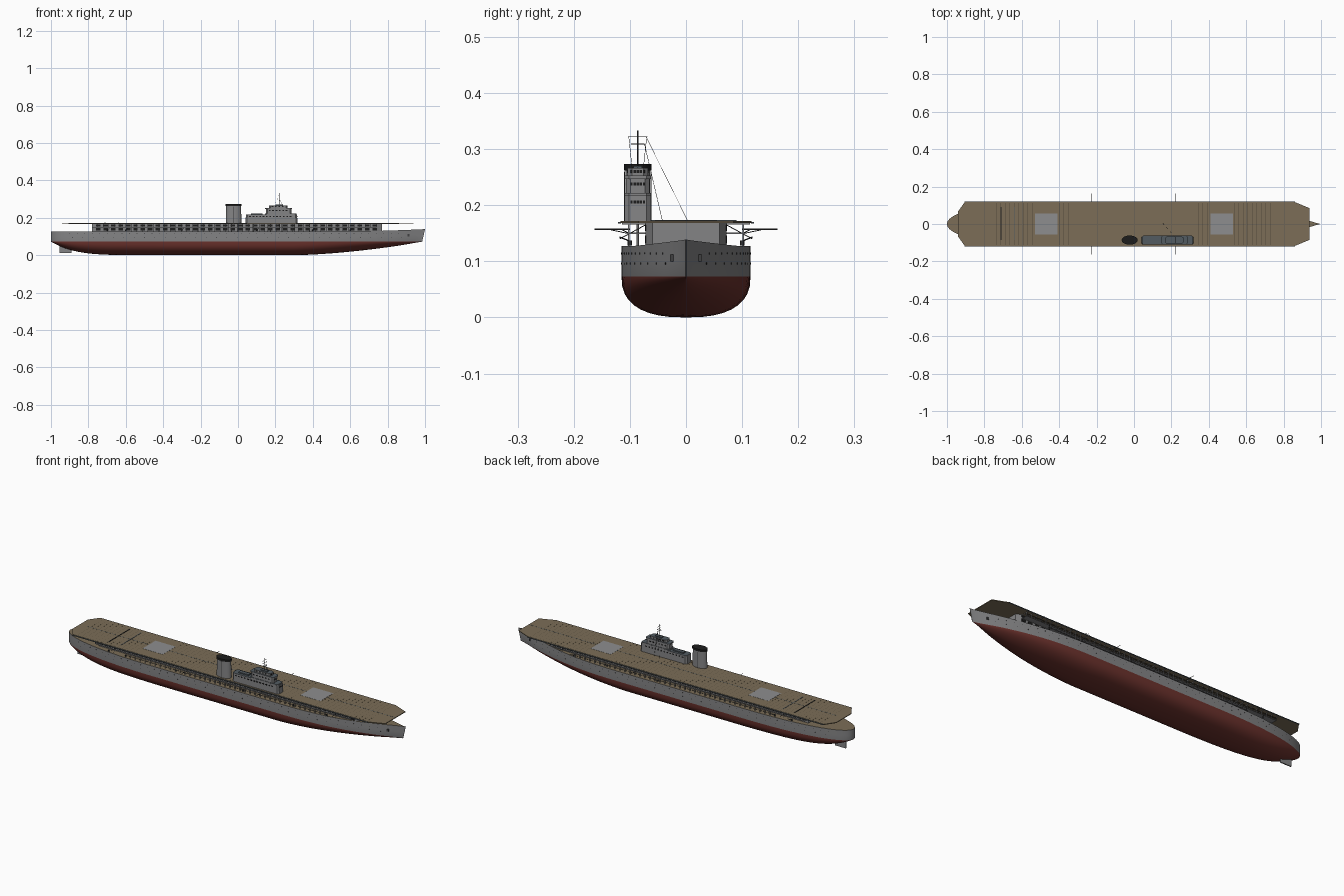
import bpy, bmesh, math
from mathutils import Vector, Matrix

if "Cube" in bpy.data.objects:
    bpy.data.objects.remove(bpy.data.objects["Cube"])


def mat(name, r, g, b):
    m = bpy.data.materials.new(name)
    m.diffuse_color = (r, g, b, 1)
    m.use_nodes = True
    m.node_tree.nodes["Principled BSDF"].inputs["Base Color"].default_value = m.diffuse_color
    return m


GREY = mat("hull grey", .23, .23, .235)
RED = mat("bottom red", .15, .032, .026)
WOOD = mat("deck wood", .20, .155, .095)
PLANK = mat("seam brown", .09, .07, .045)
STEEL = mat("blue steel", .085, .105, .12)
LIFT = mat("lift grey", .27, .27, .275)
DARK = mat("dark grey", .05, .05, .052)
BLACK = mat("black", .012, .012, .012)


def finish(name, bm, *mats):
    me = bpy.data.meshes.new(name)
    bm.normal_update()
    bm.to_mesh(me)
    bm.free()
    for m in mats:
        me.materials.append(m)
    ob = bpy.data.objects.new(name, me)
    bpy.context.collection.objects.link(ob)
    return ob


def smooth(ob, deg=35):
    bpy.ops.object.select_all(action='DESELECT')
    ob.select_set(True)
    bpy.context.view_layer.objects.active = ob
    bpy.ops.object.shade_smooth_by_angle(angle=math.radians(deg))


def boxes(name, m, items):
    """items: (x0, x1, y0, y1, z0, z1)"""
    bm = bmesh.new()
    for x0, x1, y0, y1, z0, z1 in items:
        M = Matrix.Translation(((x0 + x1) / 2, (y0 + y1) / 2, (z0 + z1) / 2))
        bmesh.ops.create_cube(bm, size=1, matrix=M @ Matrix.Diagonal((x1 - x0, y1 - y0, z1 - z0, 1)))
    return finish(name, bm, m)


def rods(name, m, items, sides=6):
    """items: (start, end, radius)"""
    bm = bmesh.new()
    for a, b, r in items:
        a, b = Vector(a), Vector(b)
        M = Matrix.Translation((a + b) / 2) @ (b - a).to_track_quat('Z', 'Y').to_matrix().to_4x4()
        bmesh.ops.create_cone(bm, segments=sides, radius1=r, radius2=r, depth=(b - a).length,
                              cap_ends=True, matrix=M)
    return finish(name, bm, m)


def prism(name, outline, z0, z1, *mats, taper=1.0):
    """extruded outline; the last material goes on the upward faces"""
    bm = bmesh.new()
    cx = sum(p[0] for p in outline) / len(outline)
    cy = sum(p[1] for p in outline) / len(outline)
    lo = [bm.verts.new((x, y, z0)) for x, y in outline]
    hi = [bm.verts.new((cx + (x - cx) * taper, cy + (y - cy) * taper, z1)) for x, y in outline]
    n = len(outline)
    bm.faces.new(lo[::-1])
    bm.faces.new(hi).material_index = len(mats) - 1
    for i in range(n):
        bm.faces.new((lo[i], lo[(i + 1) % n], hi[(i + 1) % n], hi[i]))
    bmesh.ops.recalc_face_normals(bm, faces=bm.faces)
    return finish(name, bm, *mats)


def clamp(v):
    return max(0.0, min(1.0, v))


# --- hull: lofted stations
WL = .073


def bow(x):
    return clamp((x - .3) / .7)


def stern(x):
    return clamp((-.4 - x) / .6)


def beam(x):
    return max(.0006, .115 * math.sqrt(1 - stern(x) ** 2.5) * (1 - bow(x) ** 2.6) ** 1.25)


def sheer(x):
    return .127 + .012 * clamp((x - .6) / .4) ** 1.5


def section(x):
    b, zt = beam(x), sheer(x)
    keel = .0725 * (bow(x) ** 1.6 + stern(x) ** 5)
    n = 2.5 - 1.1 * bow(x) - .4 * stern(x)
    pts = [(b, zt), (b, (zt + WL) / 2), (b, WL)]
    for i in range(1, 10):
        a = i / 9 * math.pi / 2
        pts.append((b * math.cos(a) ** (2 / n) if i < 9 else 0, WL - (WL - keel) * math.sin(a) ** (2 / n)))
    pts += [(-y, z) for y, z in pts[-2::-1]]
    rake = .015 * clamp((x - .85) / .15)
    return [(x - rake * (zt - z) / (zt - WL), y, z) for y, z in pts]


bm = bmesh.new()
xs = [-math.cos(math.pi * i / 72) for i in range(73)]
rings = [[bm.verts.new(p) for p in section(x)] for x in xs]
for r, s in zip(rings, rings[1:]):
    k = len(r)
    for j in range(k):
        f = bm.faces.new((r[j], s[j], s[(j + 1) % k], r[(j + 1) % k]))
        f.material_index = 2 if j == k - 1 else (0 if j < 2 or j > k - 4 else 1)
for r in (rings[0], rings[-1]):
    bm.faces.new(r)
bmesh.ops.remove_doubles(bm, verts=bm.verts, dist=1e-5)
bmesh.ops.recalc_face_normals(bm, faces=bm.faces)
smooth(finish("hull", bm, GREY, RED, WOOD))

# rudder, portholes, anchors
prism("rudder", [(-.955, -.003), (-.89, -.003), (-.89, .003), (-.955, .003)], .011, .06, GREY)
ports = []
for s in (-1, 1):
    for z, step, off in ((.114, .04, 0), (.096, .055, .015)):
        x = -.9 + off
        while x < .9:
            y = s * beam(x)
            ports.append(((x, y - s * .002, z), (x, y + s * .0006, z), .0017))
            x += step
rods("portholes", BLACK, ports, 8)
boxes("anchors", DARK, [(.905, .917, s * beam(.911) - .003, s * beam(.911) + .003, .1, .112) for s in (-1, 1)])

# --- hangar under the flight deck
prism("hangar", [(-.78, -.072), (.74, -.072), (.77, -.06), (.77, .06), (.74, .072), (-.78, .072)],
      .125, .169, GREY)
openings, walks, posts, rails = [], [], [], []
for s in (-1, 1):
    for i in range(38):
        x = -.76 + i * .04
        for z0, z1 in ((.132, .146), (.154, .165)):
            openings.append((x, x + .024, s * .0725 - .001, s * .0725 + .001, z0, z1))
    walks.append((-.78, .74, min(s * .072, s * .104), max(s * .072, s * .104), .1485, .151))
    for i in range(52):
        x = -.78 + i * 1.52 / 51
        posts.append((x - .0015, x + .0015, s * .102 - .0015, s * .102 + .0015, .126 if abs(x) < .6 else .149, .169))
        posts.append((x - .001, x + .001, min(s * .072, s * .114), max(s * .072, s * .114), .1655, .169))
    for z in (.156, .161, .137):
        w = .78 if z > .15 else .6
        rails.append(((-w, s * .103, z), (min(w, .74), s * .103, z), .0007))
boxes("hangar_openings", BLACK, openings)
boxes("gallery_walkways", GREY, walks)
boxes("gallery_posts", GREY, posts)
rods("gallery_rails", DARK, rails, 4)

# --- flight deck
half = [(-.942, .065), (-.905, .117), (.86, .117), (.938, .085)]
prism("flight_deck", half + [(x, -y) for x, y in half[::-1]], .168, .172, WOOD)
boxes("deck_edge_walkways", STEEL, [(-.905, .86, min(s * .116, s * .121), max(s * .116, s * .121), .1675, .1705)
                                    for s in (-1, 1)])
boxes("deck_lifts", LIFT, [(x - .06, x + .06, -.055, .055, .1715, .1727) for x in (-.47, .47)])
boxes("centre_line", STEEL, [(-.9, .935, -.0012, .0012, .1715, .1724)])
boxes("barrier", BLACK, [(-.713, -.708, -.085, .09, .1715, .1735)])
boxes("arrestor_wire", STEEL, [(-.642, -.638, -.085, .09, .1715, .1732)])
boxes("deck_seams", PLANK, [(x - .0005, x + .0005, -.113, .113, .1715, .1721)
                            for x in (-.88 + i * .024 for i in range(73))
                            if abs(abs(x) - .47) > .062])

# --- side booms with struts
booms = []
for x, reach in ((-.66, .14), (-.225, .163), (.22, .163), (.66, .14)):
    for s in (-1, 1):
        booms.append(((x, s * .1, .157), (x, s * reach, .157), .0011))
        booms.append(((x, s * .1, .149), (x, s * (reach - .025), .157), .0008))
        booms.append(((x, s * .072, .165), (x, s * .118, .14), .0008))
rods("side_booms", DARK, booms)

# --- small guns on the gallery
guns = []
for x in (-.7, -.6, -.3, .1, .4, .6):
    for s in (-1, 1):
        guns.append(((x, s * .1, .128), (x, s * .1, .137), .004))
        guns.append(((x, s * .1, .136), (x + .012, s * .118, .143), .0012))
rods("guns", DARK, guns, 8)

# --- island
IY = -.086


def block(x0, x1, w, c=.008):
    return [(x0, IY - w + c), (x0 + c, IY - w), (x1 - c, IY - w), (x1, IY - w + c),
            (x1, IY + w - c), (x1 - c, IY + w), (x0 + c, IY + w), (x0, IY + w - c)]


prism("island_base", block(.04, .318, .024), .17, .217, GREY, STEEL, taper=.985)
prism("island_bridge", block(.15, .285, .021), .216, .247, GREY, STEEL)
prism("bridge_wing", block(.145, .312, .0235), .217, .222, GREY, STEEL)
prism("bridge_roof", block(.145, .288, .0235), .247, .253, GREY, STEEL)
prism("island_top", block(.165, .265, .018), .252, .266, GREY, STEEL)
wins = []
for z, x0, x1, w in ((.206, .06, .3, .0236), (.238, .165, .275, .021), (.26, .18, .255, .018)):
    n = int((x1 - x0) / .018)
    for i in range(n):
        x = x0 + i * .018
        for s in (-1, 1):
            y = IY + s * w
            wins.append((x, x + .009, y - .0012, y + .0012, z - .0028, z + .0028))
for z, x in ((.206, .3165), (.238, .285), (.26, .265)):
    for k in range(-2, 3):
        y = IY + k * .0055
        wins.append((x - .002, x + .0008, y - .002, y + .002, z - .0028, z + .0028))
boxes("island_windows", BLACK, wins)
boxes("roof_lockers", STEEL, [(.07, .13, IY - .01, IY + .01, .215, .223),
                              (.20, .24, IY - .008, IY + .008, .265, .27)])


# --- funnel
def ellipse(a, b):
    return [(-.023 + a * math.cos(t * math.pi / 16), IY + b * math.sin(t * math.pi / 16)) for t in range(32)]


smooth(prism("funnel", ellipse(.041, .0225), .17, .266, GREY, taper=.97))
smooth(prism("funnel_cap", ellipse(.043, .0245), .262, .273, BLACK))
rods("funnel_pipe", DARK, [((-.023, IY - .0235, .172), (-.023, IY - .0235, .26), .0012),
                           ((-.023, IY + .0235, .172), (-.023, IY + .0235, .26), .0012)])

# --- mast, yards and rigging
rods("mast", DARK, [((.22, IY, .266), (.22, IY, .333), .0016),
                    ((.22, IY - .017, .322), (.22, IY + .017, .322), .0008),
                    ((.22, IY - .012, .309), (.22, IY + .012, .309), .0008),
                    ((.205, IY, .3), (.235, IY, .3), .0008),
                    ((.24, IY, .266), (.22, IY, .3), .0008)])
rods("rigging", DARK, [((.22, IY + .015, .322), (.155, .003, .172), .0004),
                       ((.22, IY + .012, .309), (.22, -.042, .172), .0004),
                       ((.22, IY - .016, .322), (.22, IY - .01, .266), .0004),
                       ((.22, IY + .016, .322), (.22, IY + .01, .266), .0004)], 4)
rods("island_supports", GREY, [((x, IY, .126), (x, IY, .17), .002) for x in (-.05, .0, .08, .16, .24, .3)])
